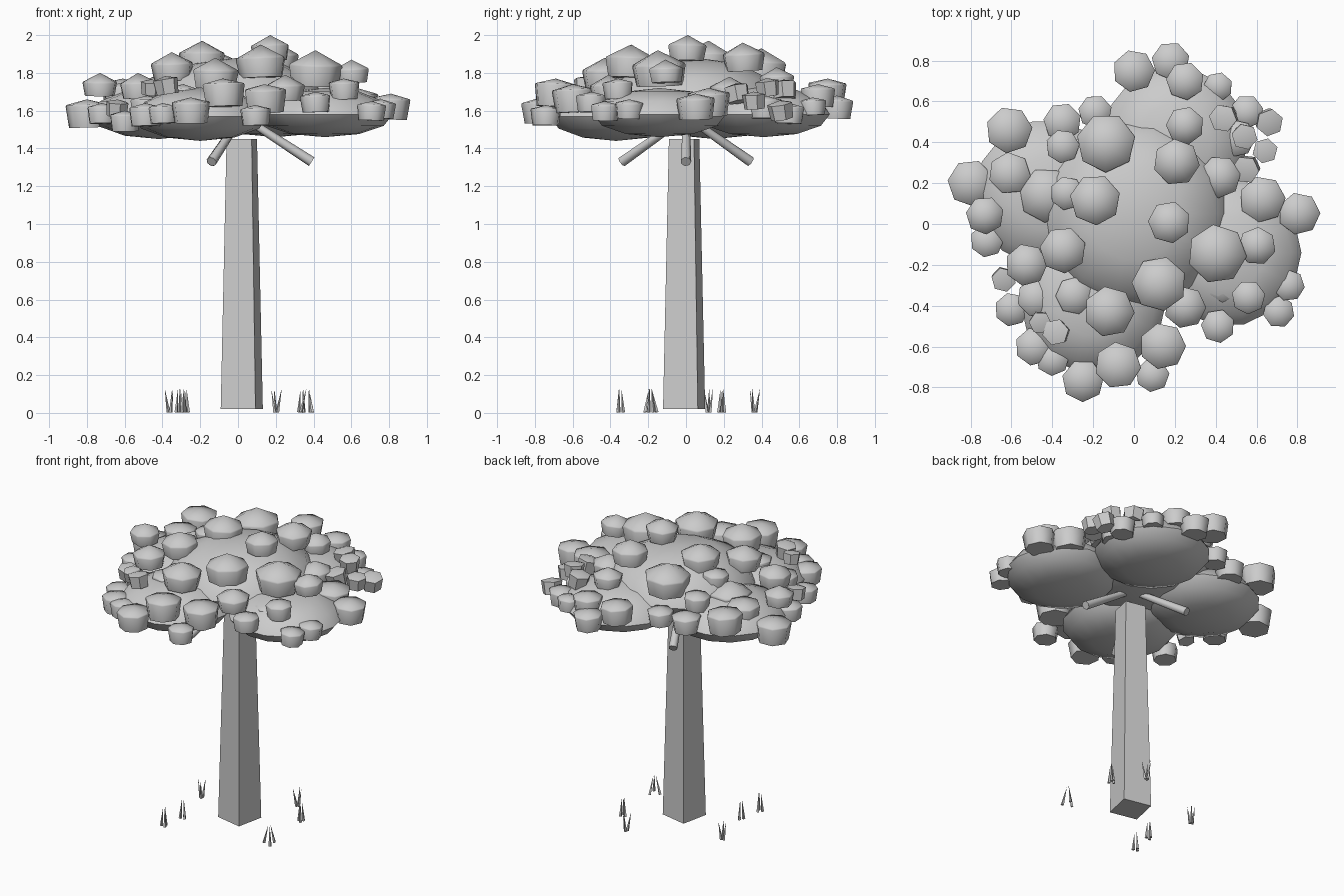
import bpy, bmesh, math, random
from mathutils import Vector, Matrix

if "Cube" in bpy.data.objects:
    bpy.data.objects.remove(bpy.data.objects["Cube"])

random.seed(4)


def lathe(bm, profile, sides, mat, turn=0.0):
    """Add a closed solid of revolution from (radius, z) pairs; radius 0 makes a tip."""
    rings = []
    for r, z in profile:
        if r == 0:
            rings.append([bm.verts.new(mat @ Vector((0, 0, z)))])
        else:
            rings.append([bm.verts.new(mat @ Vector((
                r * math.cos(turn + math.tau * i / sides),
                r * math.sin(turn + math.tau * i / sides), z))) for i in range(sides)])
    for a, b in zip(rings, rings[1:]):
        for i in range(sides):
            j = (i + 1) % sides
            if len(a) == 1:
                bm.faces.new((a[0], b[j], b[i]))
            elif len(b) == 1:
                bm.faces.new((a[i], a[j], b[0]))
            else:
                bm.faces.new((a[i], a[j], b[j], b[i]))
    if len(rings[0]) > 1:
        bm.faces.new(rings[0][::-1])
    if len(rings[-1]) > 1:
        bm.faces.new(rings[-1])


def finish(bm, name, angle=55):
    bmesh.ops.recalc_face_normals(bm, faces=bm.faces)
    mesh = bpy.data.meshes.new(name)
    bm.to_mesh(mesh)
    bm.free()
    ob = bpy.data.objects.new(name, mesh)
    bpy.context.collection.objects.link(ob)
    bpy.ops.object.select_all(action='DESELECT')
    ob.select_set(True)
    bpy.context.view_layer.objects.active = ob
    bpy.ops.object.shade_smooth_by_angle(angle=math.radians(angle))
    return ob


def place(x, y, z, tx=0, ty=0):
    return (Matrix.Translation((x, y, z)) @ Matrix.Rotation(tx, 4, 'X')
            @ Matrix.Rotation(ty, 4, 'Y'))


def between(a, b):
    d = Vector(b) - Vector(a)
    return Matrix.Translation(a) @ d.to_track_quat('Z', 'Y').to_matrix().to_4x4(), d.length


# Trunk: tapered square post, turned a little
bm = bmesh.new()
lathe(bm, [(0.133, 0.02), (0.096, 1.45)], 4, place(0.02, -0.01, 0), math.radians(33))
finish(bm, "trunk", 40)

# Three branches reaching out below the crown
bm = bmesh.new()
for end in ((0.39, 0, 1.33), (-0.14, 0.34, 1.33), (-0.14, -0.34, 1.33)):
    m, length = between((0.02, 0, 1.57), end)
    lathe(bm, [(0.02, 0), (0.028, length)], 7, m)
finish(bm, "branches")

# Foliage pads: flattened domes, (x, y, z, radius, height up, depth down)
pads = [
    (0.0, 0.05, 1.66, 0.46, 0.22, 0.15),
    (-0.42, 0.15, 1.58, 0.36, 0.14, 0.13),
    (0.46, -0.14, 1.58, 0.36, 0.14, 0.12),
    (-0.2, -0.37, 1.57, 0.36, 0.15, 0.13),
    (0.2, 0.41, 1.58, 0.36, 0.15, 0.12),
]
bm = bmesh.new()
for x, y, z, r, up, down in pads:
    prof = [(r * math.cos(math.radians(a)) if abs(a) < 90 else 0,
             math.sin(math.radians(a)) * (up if a > 0 else down))
            for a in (-90, -60, -30, 0, 30, 60, 90)]
    lathe(bm, prof, 14, place(x, y, z))
finish(bm, "foliage_pads")

# Leaf clumps: faceted drums with a shallow pointed cap, (x, y, radius, top z)
upper = [
    (0.17, 0.01, .10, 2.0), (0.12, -0.29, .13, 1.95), (0.21, 0.30, .11, 1.96),
    (-0.19, 0.12, .12, 1.97), (-0.14, 0.40, .14, 1.93), (0.41, -0.15, .14, 1.92),
    (-0.35, -0.13, .11, 1.91), (-0.12, -0.43, .12, 1.88), (0.60, -0.11, .09, 1.87),
    (-0.43, 0.14, .13, 1.79), (-0.53, -0.20, .10, 1.80), (-0.73, 0.04, .09, 1.80),
    (0.25, -0.41, .10, 1.79), (0.25, 0.48, .09, 1.83), (0.42, 0.23, .10, 1.78),
]
rim = [
    (0, 0.75, .10, 1.77), (0.18, 0.80, .09, 1.68), (0.25, 0.70, .09, 1.74),
    (0.41, 0.67, .07, 1.67), (-0.19, 0.55, .08, 1.70), (-0.35, 0.50, .09, 1.69),
    (-0.61, 0.46, .11, 1.77), (-0.61, 0.25, .10, 1.75), (-0.80, 0.20, .11, 1.66),
    (-0.72, -0.08, .08, 1.64), (0.63, 0.12, .11, 1.72), (0.81, 0.05, .10, 1.69),
    (0.76, -0.30, .075, 1.66), (0.71, -0.43, .075, 1.65), (0.56, -0.36, .08, 1.77),
    (0.41, -0.50, .08, 1.70), (0.14, -0.60, .11, 1.74), (-0.08, -0.69, .11, 1.77),
    (0.09, -0.74, .08, 1.63), (-0.25, -0.77, .10, 1.67), (-0.40, -0.66, .08, 1.64),
    (-0.33, 0.15, .08, 1.84), (-0.35, 0.38, .08, 1.78), (-0.48, -0.36, .09, 1.68),
    (-0.29, -0.35, .09, 1.74), (-0.49, -0.60, .09, 1.64), (0.50, 0.42, .09, 1.68),
    (-0.60, -0.42, .08, 1.60), (0.55, 0.55, .08, 1.64), (0.44, -0.30, .08, 1.70),
]
bm = bmesh.new()
for big, group in ((True, upper), (False, rim)):
    for x, y, r, top in group:
        cap = r * (.52 if big else .25)
        m = place(x, y, top, random.uniform(-.05, .05), random.uniform(-.05, .05))
        lathe(bm, [(r * .9, -r * 1.35), (r * 1.04, -cap - r * .08), (r, -cap), (0, 0)],
              7, m, random.uniform(0, 1))
finish(bm, "leaf_clumps")

# Small tilted clumps on the two opposite diagonal corners
small = [(-0.46, -0.48, 1.73), (-0.64, -0.27, 1.62), (-0.38, -0.53, 1.74),
         (0.66, 0.50, 1.61), (0.54, 0.43, 1.73), (0.64, 0.36, 1.66),
         (0.55, 0.27, 1.70), (0.44, 0.52, 1.72)]
bm = bmesh.new()
for x, y, z in small:
    s = random.uniform(.055, .07)
    m = place(x, y, z, random.uniform(-.2, .2), random.uniform(-.2, .2))
    lathe(bm, [(s * .88, -s * .8), (s, s * .4), (0, s * .65)], 6, m, random.uniform(0, 1))
finish(bm, "small_clumps")

# Grass tufts: three thin blades each; lean > 0 spreads the tips, < 0 gathers them
tufts = [(0.37, -0.19, -.03), (-0.31, -0.35, -.01), (-0.36, 0.12, .02),
         (-0.28, -0.19, -.01), (0.34, 0.19, -.01), (0.2, 0.36, .025)]
bm = bmesh.new()
for x, y, lean in tufts:
    for k in range(3):
        a = math.tau * k / 3 + x * 9
        d = Vector((math.cos(a), math.sin(a), 0))
        base = Vector((x, y, 0.0)) + d * (.008 + max(-lean, 0))
        m, length = between(base, base + d * lean + Vector((0, 0, .13)))
        lathe(bm, [(.010, .003), (0, length)], 4, m)
finish(bm, "grass_tufts", 30)
